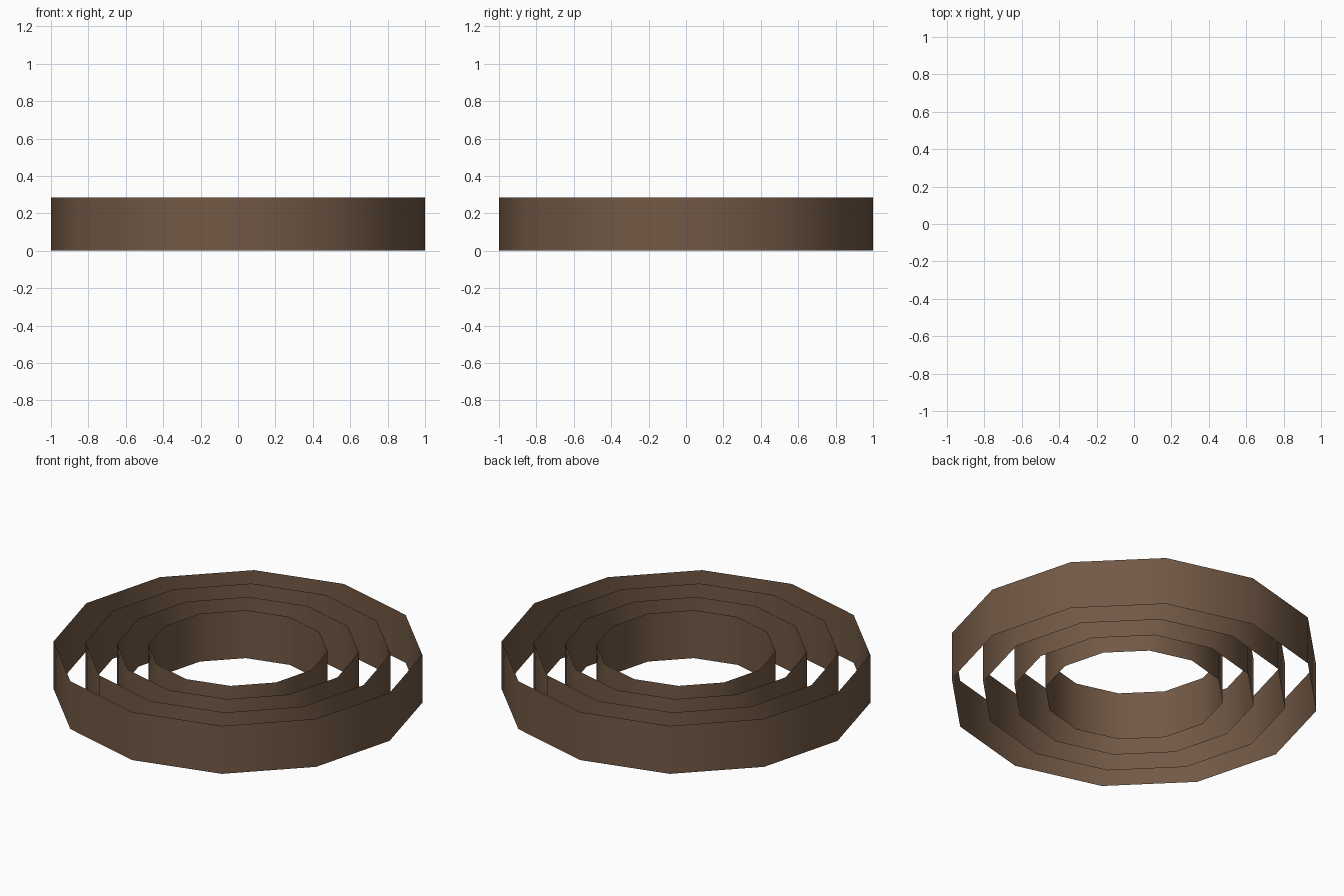
import bpy, bmesh, math

if "Cube" in bpy.data.objects:
    bpy.data.objects.remove(bpy.data.objects["Cube"])

SIDES = 12
HEIGHT = 0.286
RADII = {"outer_ring": 1.0, "second_ring": 0.828, "third_ring": 0.656, "inner_ring": 0.486}

brown = bpy.data.materials.new("dark brown")
brown.diffuse_color = (0.17, 0.10, 0.06, 1)
brown.use_nodes = True
brown.node_tree.nodes["Principled BSDF"].inputs["Base Color"].default_value = brown.diffuse_color


def ring(name, radius):
    """Open, paper-thin twelve-sided band standing on z = 0."""
    bm = bmesh.new()
    bmesh.ops.create_cone(bm, cap_ends=False, segments=SIDES,
                          radius1=radius, radius2=radius, depth=HEIGHT)
    bmesh.ops.translate(bm, verts=bm.verts, vec=(0, 0, HEIGHT / 2))
    for f in bm.faces:
        f.smooth = True
        # keep normals facing outwards
        f.normal_update()
        c = f.calc_center_median()
        if f.normal.x * c.x + f.normal.y * c.y < 0:
            f.normal_flip()
    mesh = bpy.data.meshes.new(name)
    bm.to_mesh(mesh)
    bm.free()
    mesh.materials.append(brown)
    bpy.context.collection.objects.link(bpy.data.objects.new(name, mesh))


# Four concentric bands
for name, radius in RADII.items():
    ring(name, radius)
